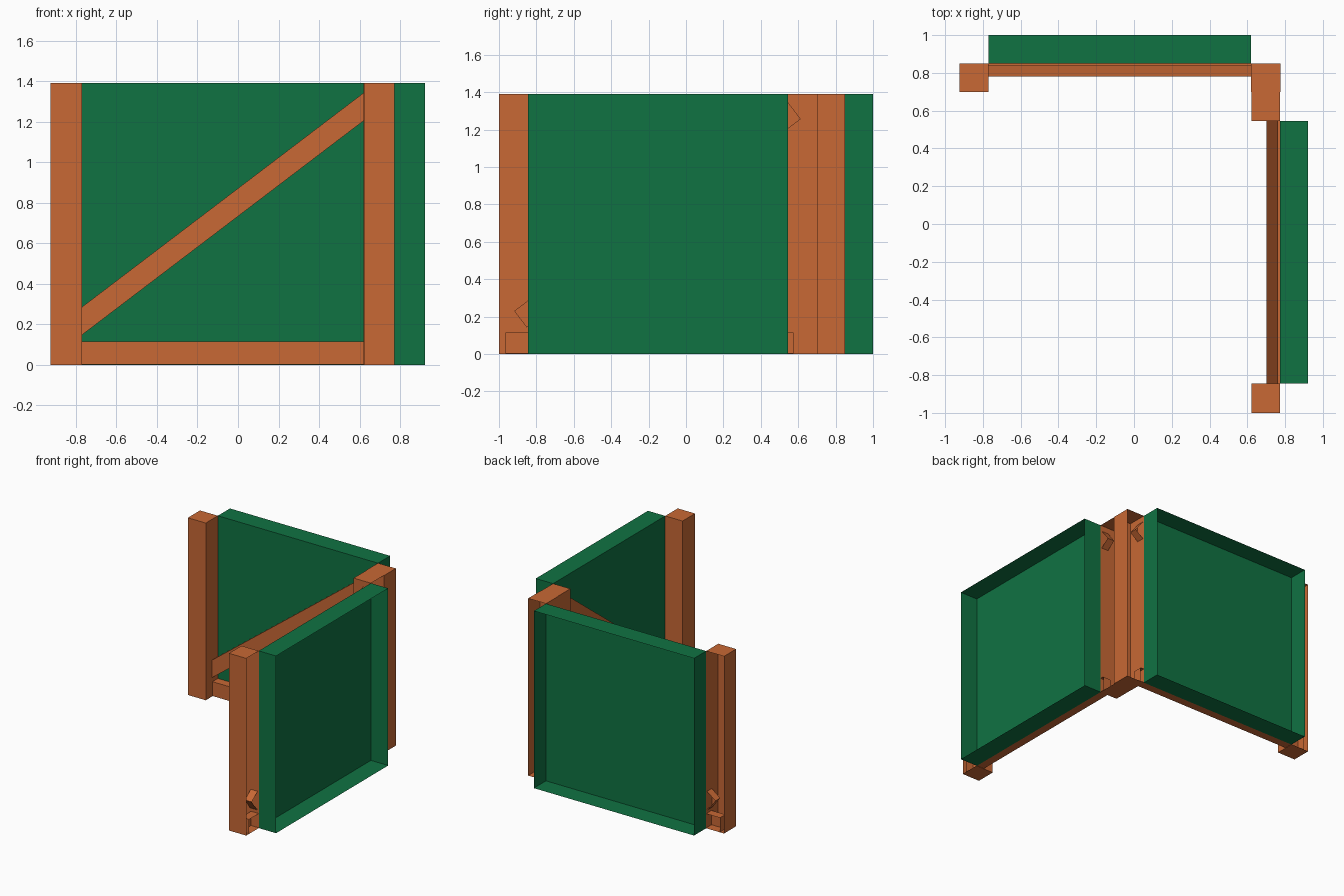
import bpy, bmesh, math
from mathutils import Matrix, Vector

if "Cube" in bpy.data.objects:
    bpy.data.objects.remove(bpy.data.objects["Cube"])


def material(name, rgb):
    m = bpy.data.materials.new(name)
    m.diffuse_color = (*rgb, 1)
    m.use_nodes = True
    m.node_tree.nodes["Principled BSDF"].inputs["Base Color"].default_value = m.diffuse_color
    return m


WOOD = material("orange_wood", (0.58, 0.14, 0.035))
GREEN = material("green_panel", (0.005, 0.17, 0.055))

# Side wall is the back wall reflected across the corner diagonal
SWAP = Matrix(((0, 1, 0, -0.078), (1, 0, 0, -0.075), (0, 0, 1, 0), (0, 0, 0, 1)))


def open_box(name, center, size, mat, wall, tilt=0.0):
    """Five-sided box whose outward (+y) side is left open."""
    bm = bmesh.new()
    bmesh.ops.create_cube(bm, size=1)
    bm.normal_update()
    bmesh.ops.delete(bm, geom=[f for f in bm.faces if f.normal.y > 0.9], context='FACES')
    local = (Matrix.Translation(center) @ Matrix.Rotation(-tilt, 4, 'Y')
             @ Matrix.Diagonal((*size, 1)))
    bm.transform(wall @ local)
    if wall.determinant() < 0:
        bmesh.ops.reverse_faces(bm, faces=bm.faces)
    me = bpy.data.meshes.new(name)
    bm.to_mesh(me)
    bm.free()
    me.materials.append(mat)
    bpy.context.collection.objects.link(bpy.data.objects.new(name, me))


H = 1.39
for side, wall in (("back", Matrix.Identity(4)), ("right", SWAP)):
    # End posts
    for label, x in (("outer", -0.8475), ("corner", 0.6975)):
        open_box(f"{side}_{label}_post", (x, 0.775, H / 2), (0.155, 0.15, H), WOOD, wall)
    # Hollow panel
    open_box(f"{side}_panel", (-0.075, 0.925, H / 2), (1.39, 0.15, H), GREEN, wall)
    # Bottom rail
    open_box(f"{side}_bottom_rail", (-0.12, 0.8165, 0.058), (1.54, 0.067, 0.112), WOOD, wall)
    # Diagonal brace
    a, b = Vector((-0.81, 0.81, 0.186)), Vector((0.655, 0.81, 1.30))
    d = b - a
    open_box(f"{side}_brace", (a + b) / 2, (d.length, 0.06, 0.11), WOOD, wall,
             math.atan2(d.z, d.x))
